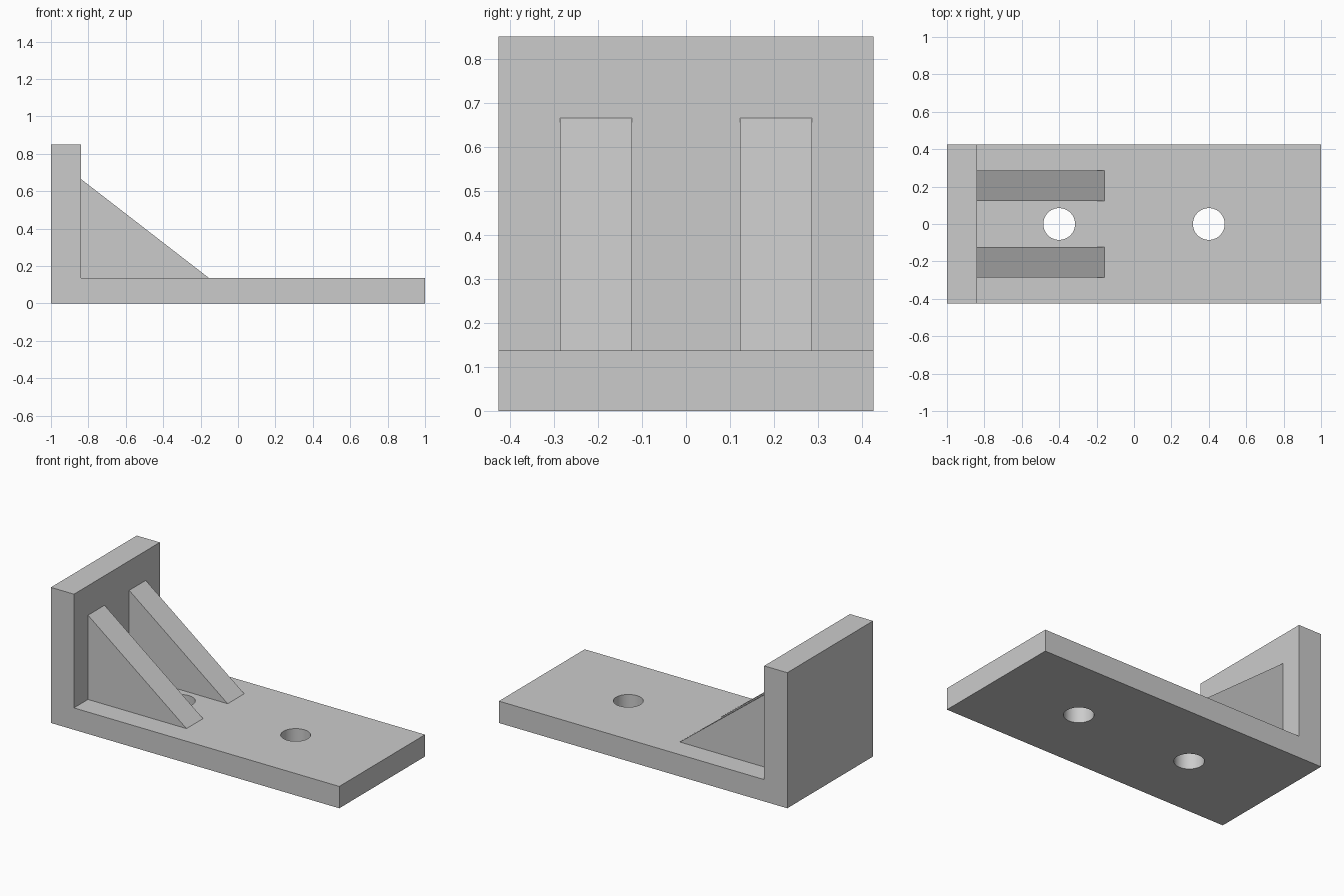
import bpy, bmesh
from mathutils import Vector

cube = bpy.data.objects.get("Cube")
if cube:
    bpy.data.objects.remove(cube, do_unlink=True)

HALF_WIDTH = 0.425
WALL_X, BASE_Z, HEIGHT = -0.84, 0.137, 0.85
HOLE_RADIUS, HOLE_X = 0.085, 0.4

grey = bpy.data.materials.new("plain grey")
grey.use_nodes = True
colour = (0.6, 0.6, 0.6, 1)
grey.diffuse_color = colour
grey.node_tree.nodes["Principled BSDF"].inputs["Base Color"].default_value = colour


def extrude_profile(name, profile, y0, y1):
    """Extrude an (x, z) outline from y0 to y1."""
    bm = bmesh.new()
    face = bm.faces.new([bm.verts.new((x, y0, z)) for x, z in profile])
    new = bmesh.ops.extrude_face_region(bm, geom=[face])["geom"]
    verts = [v for v in new if isinstance(v, bmesh.types.BMVert)]
    bmesh.ops.translate(bm, verts=verts, vec=Vector((0, y1 - y0, 0)))
    bmesh.ops.recalc_face_normals(bm, faces=bm.faces)
    mesh = bpy.data.meshes.new(name)
    bm.to_mesh(mesh)
    bm.free()
    mesh.materials.append(grey)
    obj = bpy.data.objects.new(name, mesh)
    bpy.context.collection.objects.link(obj)
    return obj


# L-shaped base plate and upright wall
bracket = extrude_profile("angle_bracket", [
    (-1, 0), (1, 0), (1, BASE_Z), (WALL_X, BASE_Z), (WALL_X, HEIGHT), (-1, HEIGHT),
], -HALF_WIDTH, HALF_WIDTH)

# Round bolt holes through the base
for side, x in (("wall", -HOLE_X), ("end", HOLE_X)):
    bpy.ops.mesh.primitive_cylinder_add(vertices=64, radius=HOLE_RADIUS, depth=0.5, location=(x, 0, 0))
    cutter = bpy.context.object
    cutter.name = side + "_hole_cutter"
    cutter.data.materials.append(grey)
    cutter.hide_render = True
    cutter.hide_set(True)
    cut = bracket.modifiers.new(side + "_hole", "BOOLEAN")
    cut.operation = "DIFFERENCE"
    cut.solver = "EXACT"
    cut.object = cutter

# Apply the cuts and smooth only the hole walls
bpy.context.view_layer.update()
graph = bpy.context.evaluated_depsgraph_get()
bracket.data = bpy.data.meshes.new_from_object(bracket.evaluated_get(graph))
bracket.modifiers.clear()
for obj in [o for o in bpy.data.objects if o.name.endswith("_hole_cutter")]:
    bpy.data.objects.remove(obj, do_unlink=True)
bpy.ops.object.select_all(action="DESELECT")
bracket.select_set(True)
bpy.context.view_layer.objects.active = bracket
bpy.ops.object.shade_smooth_by_angle()

# Pair of triangular support ribs
for name, y in (("front_rib", -0.204), ("back_rib", 0.204)):
    extrude_profile(name, [(WALL_X, BASE_Z), (-0.157, BASE_Z), (WALL_X, 0.665)], y - 0.082, y + 0.082)
